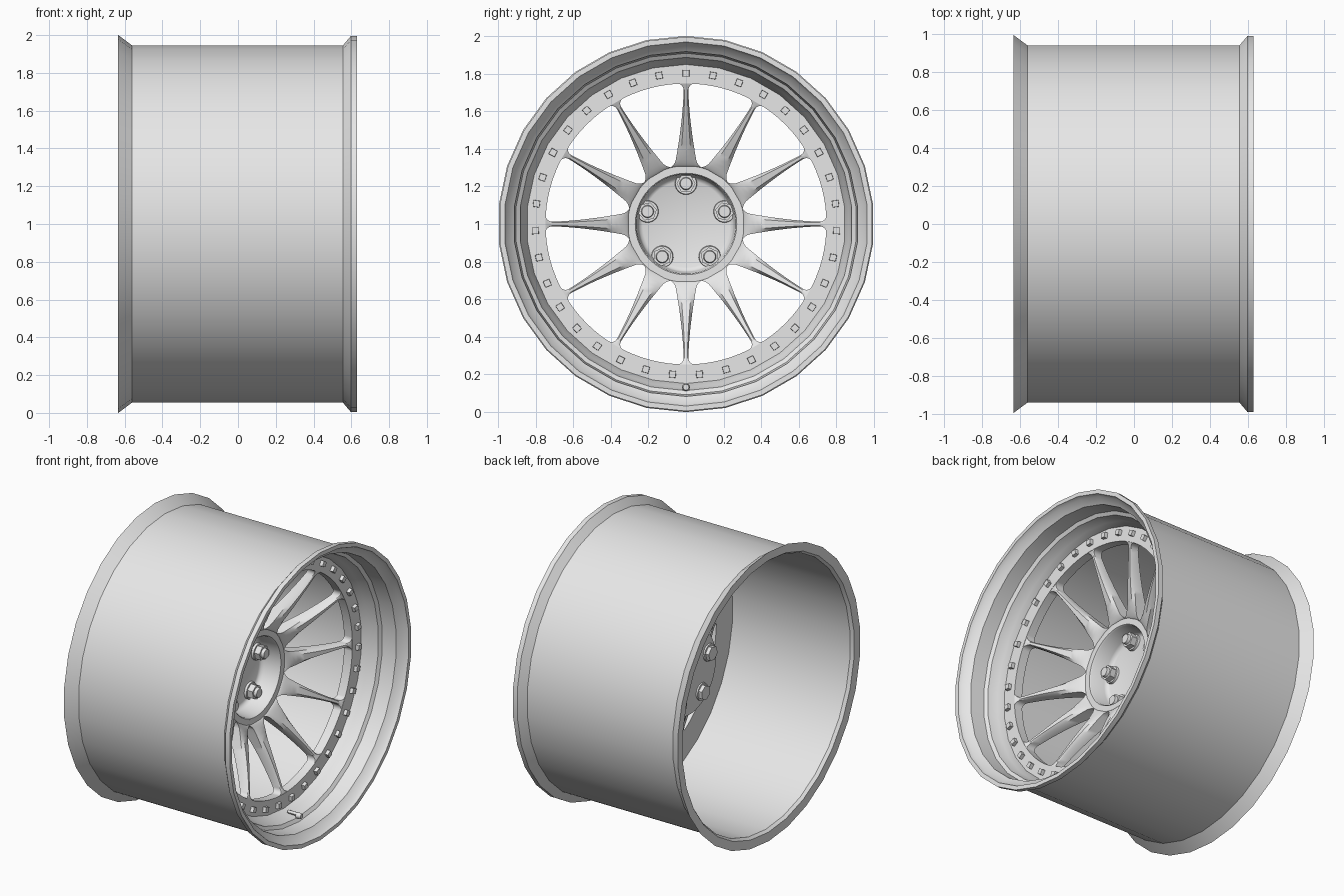
import bpy, bmesh
from math import sin, cos, pi, sqrt, atan2, radians
from mathutils import Matrix

cube = bpy.data.objects.get("Cube")
if cube:
    bpy.data.objects.remove(cube)

# Single metal colour
metal = bpy.data.materials.new("light_grey_metal")
metal.use_nodes = True
GREY = (0.8, 0.8, 0.8, 1)
metal.diffuse_color = GREY
metal.node_tree.nodes["Principled BSDF"].inputs["Base Color"].default_value = GREY


def finish(name, bm, angle=30):
    """Turn a bmesh into a wheel part centred on the axle."""
    bmesh.ops.remove_doubles(bm, verts=bm.verts, dist=1e-5)
    bmesh.ops.recalc_face_normals(bm, faces=bm.faces)
    mesh = bpy.data.meshes.new(name)
    bm.to_mesh(mesh)
    bm.free()
    mesh.materials.append(metal)
    obj = bpy.data.objects.new(name, mesh)
    obj.location.z = 1
    bpy.context.collection.objects.link(obj)
    bpy.ops.object.select_all(action='DESELECT')
    obj.select_set(True)
    bpy.context.view_layer.objects.active = obj
    bpy.ops.object.shade_smooth_by_angle(angle=radians(angle))


def revolve(name, profile, sides, closed=True, angle=30):
    """Turn an (x, radius) profile around the x axle."""
    bm = bmesh.new()
    rings = [[bm.verts.new((x, r * sin(2 * pi * i / sides), r * cos(2 * pi * i / sides)))
              for i in range(sides)] for x, r in profile]
    count = len(rings) if closed else len(rings) - 1
    for j in range(count):
        a, b = rings[j], rings[(j + 1) % len(rings)]
        for i in range(sides):
            k = (i + 1) % sides
            bm.faces.new((a[i], a[k], b[k], b[i]))
    finish(name, bm, angle)


def stud(bm, angle, radius, x0, x1, r0, r1, sides, twist=0):
    """Add a prism along x, from x0 to x1, at a polar position."""
    place = (Matrix.Rotation(angle, 4, 'X') @ Matrix.Translation(((x0 + x1) / 2, 0, radius))
             @ Matrix.Rotation(pi / 2, 4, 'Y') @ Matrix.Rotation(twist, 4, 'Z'))
    bmesh.ops.create_cone(bm, cap_ends=True, segments=sides, radius1=r0, radius2=r1,
                          depth=x1 - x0, matrix=place)


# Barrel with a solid back flange and a stepped front lip
revolve("rim_barrel", [
    (-0.634, 1.0), (-0.56, 0.945), (0.555, 0.945), (0.597, 0.995), (0.63, 0.995),
    (0.63, 0.968), (0.605, 0.958), (0.57, 0.917), (0.47, 0.908), (0.455, 0.886),
    (0.39, 0.87), (0.35, 0.847), (0.29, 0.847), (0.29, 0.925), (-0.61, 0.925),
    (-0.63, 0.94)], 30, angle=35)

# Flat outer ring that carries the spokes
R_IN, R_OUT = 0.31, 0.747
revolve("spoke_ring", [(0.352, R_OUT), (0.352, 0.849), (0.29, 0.86), (0.29, R_OUT)], 96)

# Hub with a recessed pocket
revolve("hub", [(-0.03, 0), (-0.03, 0.285), (0.02, 0.312), (0.125, 0.312), (0.139, 0.3),
                (0.139, 0.27), (0.13, 0.264), (0.03, 0.256), (0.008, 0.248), (0, 0.23),
                (0, 0)], 60, False, 50)

# Twelve tapered spokes, filleted into the hub and the ring
SPOKES, FILLET, STEPS = 12, 0.035, 7
HALF = pi / SPOKES


def fillet(d):
    return FILLET - sqrt(max(0, FILLET ** 2 - (FILLET - d) ** 2)) if d < FILLET else 0


ends = [FILLET * (1 - cos(pi / 2 * i / STEPS)) for i in range(STEPS + 1)]
middle = [R_IN + FILLET + (R_OUT - R_IN - 2 * FILLET) * i / 14 for i in range(1, 14)]
radii = ([0.275] + [R_IN + d for d in ends] + middle
         + [R_OUT - d for d in reversed(ends)] + [0.765])

bm = bmesh.new()
for s in range(SPOKES):
    sections = []
    for r in radii:
        t = min(1, max(0, (r - R_IN) / (R_OUT - R_IN)))
        width = 0.012 + 0.05 * (1 - t) ** 1.8 + fillet(r - R_IN) + fillet(R_OUT - r)
        a = min(HALF, atan2(width, r))
        front = 0.14 + 0.21 * t ** 0.78
        back = 0.02 + 0.27 * t ** 0.78
        edge = front - 0.025 * sin(pi * t)
        outline = [(front, -0.55), (front, 0.55), (edge, 1), (back, 1), (back, -1), (edge, -1)]
        sections.append([bm.verts.new((x, r * sin(2 * HALF * s + k * a),
                                       r * cos(2 * HALF * s + k * a))) for x, k in outline])
    for p, q in zip(sections, sections[1:]):
        for i in range(6):
            j = (i + 1) % 6
            bm.faces.new((p[i], p[j], q[j], q[i]))
finish("spokes", bm, 35)

# Small square studs around the ring
bm = bmesh.new()
STUDS = 35
for i in range(STUDS):
    stud(bm, 2 * pi * i / STUDS, 0.802, 0.345, 0.375, 0.026, 0.024, 4, pi / 4)
finish("ring_studs", bm)

# Five lug nuts with washers, round tips and rear ends
bm = bmesh.new()
for i in range(5):
    a = 2 * pi * i / 5
    stud(bm, a, 0.215, -0.005, 0.015, 0.06, 0.056, 24)
    stud(bm, a, 0.215, 0.015, 0.055, 0.05, 0.05, 6)
    stud(bm, a, 0.215, 0.055, 0.075, 0.034, 0.03, 20)
    stud(bm, a, 0.215, -0.04, -0.025, 0.058, 0.06, 24)
    stud(bm, a, 0.215, -0.065, -0.04, 0.05, 0.05, 6)
finish("lug_nuts", bm)

# Valve stem at the bottom of the lip
bm = bmesh.new()
stud(bm, pi, 0.862, 0.385, 0.455, 0.012, 0.012, 12)
stud(bm, pi, 0.868, 0.455, 0.488, 0.021, 0.016, 12)
finish("valve_stem", bm)
